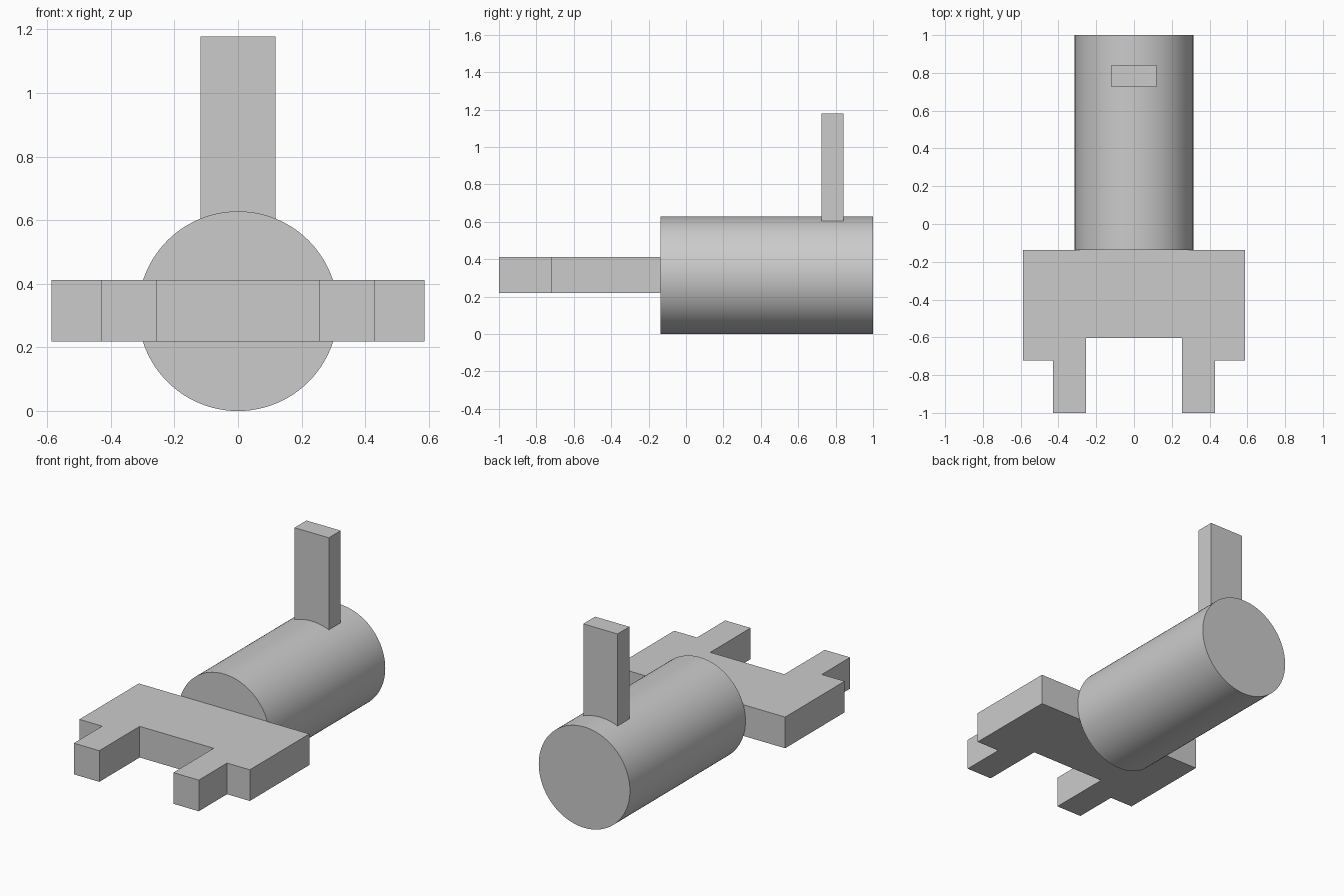
import bpy, bmesh, math

if "Cube" in bpy.data.objects:
    bpy.data.objects.remove(bpy.data.objects["Cube"])

R = 0.314          # barrel radius
JOIN_Y = -0.137    # plane where the plate meets the barrel


def extruded_outline(name, outline, z0, z1):
    """Solid made by extruding an XY outline from z0 to z1."""
    bm = bmesh.new()
    face = bm.faces.new([bm.verts.new((x, y, z0)) for x, y in outline])
    top = bmesh.ops.extrude_face_region(bm, geom=[face])["geom"]
    verts = [v for v in top if isinstance(v, bmesh.types.BMVert)]
    bmesh.ops.translate(bm, verts=verts, vec=(0, 0, z1 - z0))
    bmesh.ops.recalc_face_normals(bm, faces=bm.faces)
    mesh = bpy.data.meshes.new(name)
    bm.to_mesh(mesh)
    bm.free()
    obj = bpy.data.objects.new(name, mesh)
    bpy.context.collection.objects.link(obj)
    return obj


# Round barrel lying along y
bpy.ops.mesh.primitive_cylinder_add(
    vertices=96, radius=R, depth=1 - JOIN_Y,
    location=(0, (1 + JOIN_Y) / 2, R), rotation=(math.pi / 2, 0, 0))
barrel = bpy.context.object
barrel.name = "barrel"
bpy.ops.object.shade_smooth_by_angle(angle=math.radians(30))

# Forked plate: right half of the outline, mirrored to the left
half = [(0.255, -0.603), (0.255, -1.0), (0.43, -1.0), (0.43, -0.722),
        (0.587, -0.722), (0.587, JOIN_Y)]
outline = half + [(-x, y) for x, y in reversed(half)]
extruded_outline("forked_plate", outline, 0.218, 0.412)

# Upright post, its foot just sunk into the barrel
post = [(-0.118, 0.725), (0.118, 0.725), (0.118, 0.842), (-0.118, 0.842)]
extruded_outline("upright_post", post, 0.604, 1.178)
